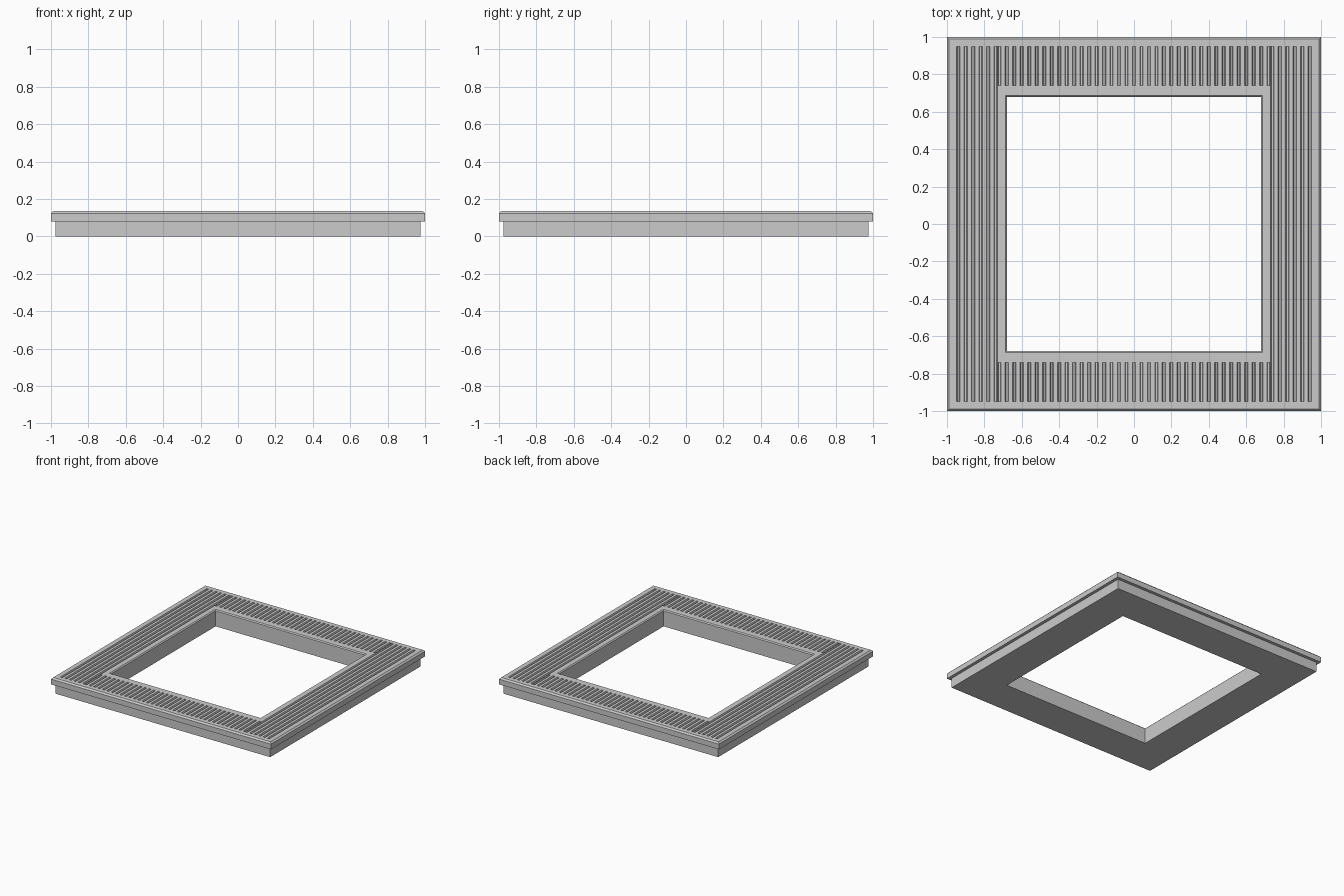
import bpy, bmesh

if "Cube" in bpy.data.objects:
    bpy.data.objects.remove(bpy.data.objects["Cube"])

def make_object(name, bm):
    bmesh.ops.recalc_face_normals(bm, faces=bm.faces)
    mesh = bpy.data.meshes.new(name)
    bm.to_mesh(mesh)
    bm.free()
    obj = bpy.data.objects.new(name, mesh)
    bpy.context.collection.objects.link(obj)
    return obj

def square_frame(name, profile):
    """Sweep a closed (half width, z) profile around a square."""
    bm = bmesh.new()
    rings = [[bm.verts.new((sx * h, sy * h, z)) for sx, sy in
              ((-1, -1), (1, -1), (1, 1), (-1, 1))] for h, z in profile]
    for i, a in enumerate(rings):
        b = rings[(i + 1) % len(rings)]
        for k in range(4):
            n = (k + 1) % 4
            bm.faces.new((a[k], a[n], b[n], b[k]))
    return make_object(name, bm)

TOP, DEPTH, PITCH = 0.135, 0.012, 0.04

# Recessed base ring and wider chamfered top ring
square_frame("base_frame", [(0.68, 0), (0.975, 0), (0.975, 0.08), (0.68, 0.08)])
top = square_frame("top_frame", [(0.68, 0.08), (1, 0.08), (1, TOP - 0.012), (0.988, TOP),
                                 (0.688, TOP), (0.68, TOP - 0.008)])

# Parallel grooves: long on the sides, short on front and back
bm = bmesh.new()

def groove(x, y0, y1):
    section = [(-0.009, TOP + 0.01), (-0.009, TOP), (-0.005, TOP - DEPTH),
               (0.005, TOP - DEPTH), (0.009, TOP), (0.009, TOP + 0.01)]
    a, b = [[bm.verts.new((x + dx, y, z)) for dx, z in section] for y in (y0, y1)]
    bm.faces.new(a)
    bm.faces.new(b[::-1])
    for i in range(6):
        j = (i + 1) % 6
        bm.faces.new((a[i], b[i], b[j], a[j]))

for i in range(6):
    for side in (-1, 1):
        groove(side * (0.94 - i * PITCH), -0.95, 0.95)
for i in range(-18, 19):
    groove(i * PITCH - 0.0, 0.74, 0.95)
    groove(i * PITCH, -0.95, -0.74)
cutter = make_object("groove_cutter", bm)
cutter.hide_render = True
cutter.hide_set(True)

cut = top.modifiers.new("grooves", 'BOOLEAN')
cut.operation = 'DIFFERENCE'
cut.solver = 'EXACT'
cut.object = cutter
